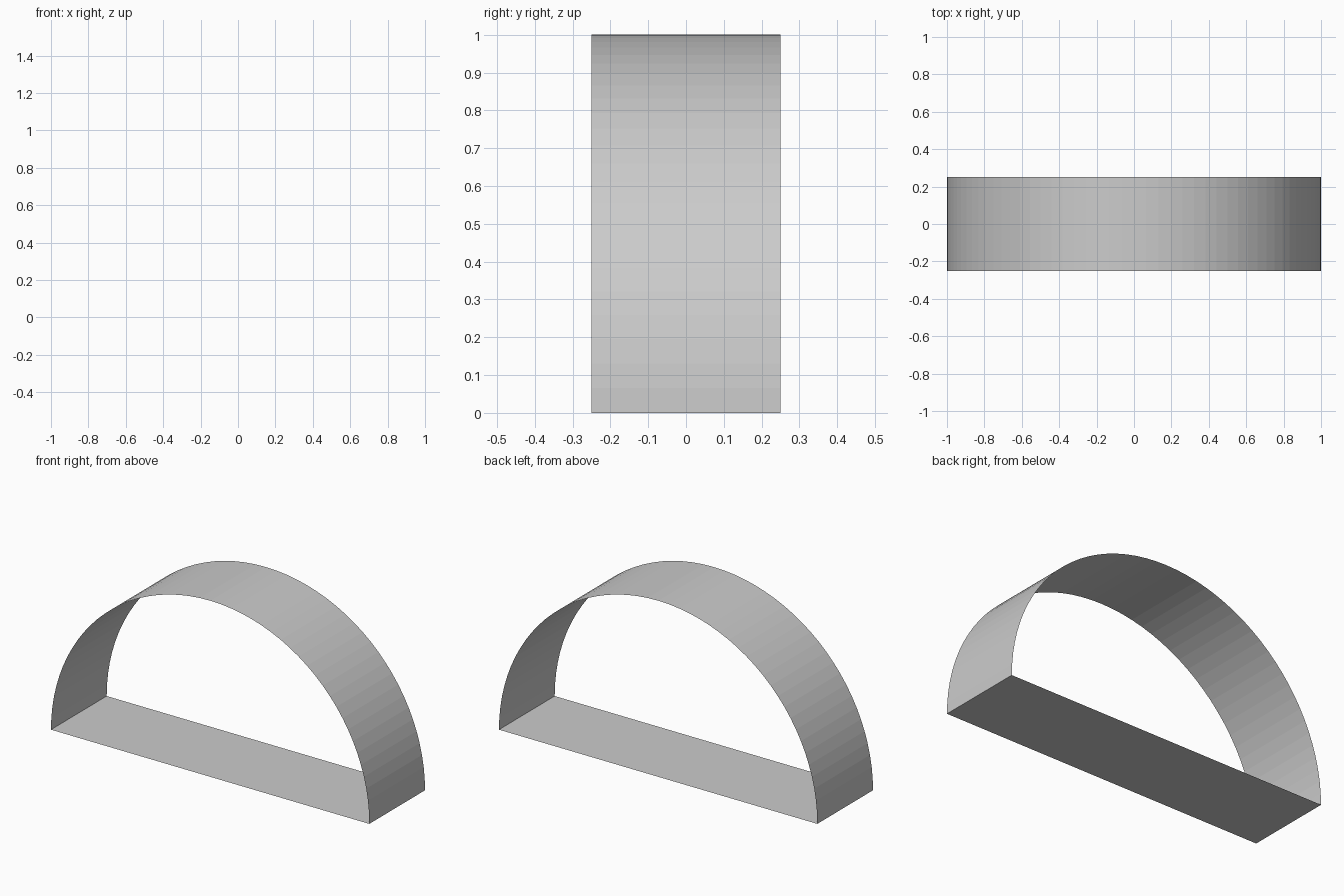
import bpy
import bmesh
from math import cos, sin, pi

RADIUS = 1.0
HALF_DEPTH = 0.25
SEGMENTS = 48

cube = bpy.data.objects.get("Cube")
if cube:
    bpy.data.objects.remove(cube, do_unlink=True)


def extruded_sheet(name, profile):
    """Sweep an open (x, z) profile along y into a thin, flat-shaded sheet."""
    bm = bmesh.new()
    verts = [bm.verts.new((x, -HALF_DEPTH, z)) for x, z in profile]
    edges = [bm.edges.new(pair) for pair in zip(verts, verts[1:])]
    swept = bmesh.ops.extrude_edge_only(bm, edges=edges)["geom"]
    moved = [g for g in swept if isinstance(g, bmesh.types.BMVert)]
    bmesh.ops.translate(bm, verts=moved, vec=(0, 2 * HALF_DEPTH, 0))
    # Point the faces away from the middle of the arch
    for face in bm.faces:
        face.normal_update()
        centre = face.calc_center_median()
        centre.z -= RADIUS / 2
        centre.y = 0
        if face.normal.dot(centre) < 0:
            face.normal_flip()
    mesh = bpy.data.meshes.new(name)
    bm.to_mesh(mesh)
    bm.free()
    obj = bpy.data.objects.new(name, mesh)
    bpy.context.collection.objects.link(obj)
    return obj


# Half-round arch, open at the front and back
angles = [pi * i / SEGMENTS for i in range(SEGMENTS + 1)]
extruded_sheet("arch_shell", [(RADIUS * cos(a), RADIUS * sin(a)) for a in angles])

# Flat floor closing the underside
extruded_sheet("floor", [(-RADIUS, 0), (RADIUS, 0)])
